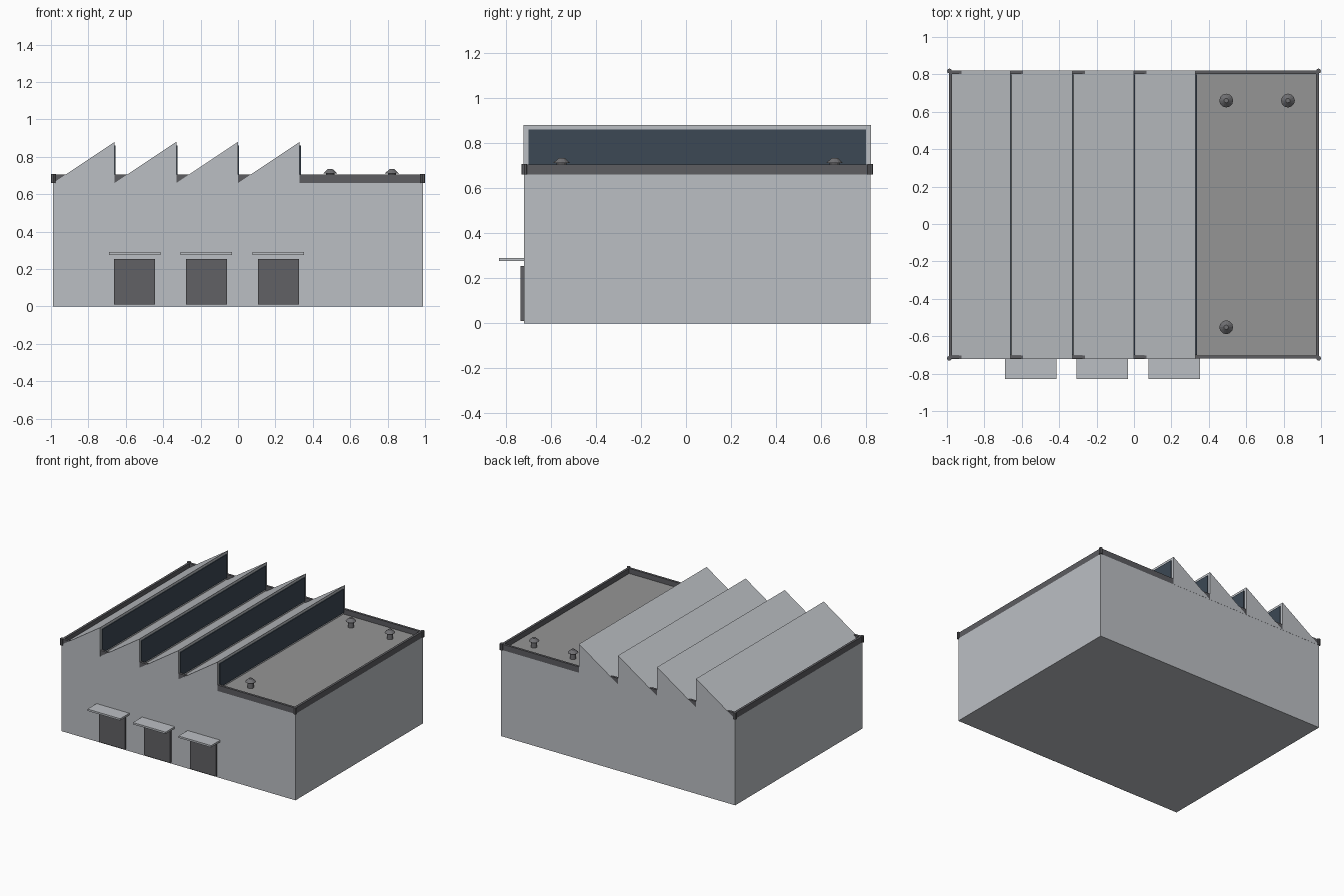
import bpy, bmesh
from mathutils import Matrix

if "Cube" in bpy.data.objects:
    bpy.data.objects.remove(bpy.data.objects["Cube"])


def material(name, r, g, b):
    m = bpy.data.materials.new(name)
    m.diffuse_color = (r, g, b, 1)
    m.use_nodes = True
    m.node_tree.nodes["Principled BSDF"].inputs["Base Color"].default_value = m.diffuse_color
    return m


WALL = material("wall_grey", 0.50, 0.52, 0.55)
ROOF = material("roof_grey", 0.30, 0.30, 0.30)
TRIM = material("trim_dark", 0.11, 0.11, 0.12)
DOOR = material("door_dark", 0.12, 0.12, 0.13)
GLASS = material("glass_dark", 0.045, 0.065, 0.09)
VENT = material("vent_grey", 0.16, 0.16, 0.17)


def finish(name, bm, mat):
    bmesh.ops.recalc_face_normals(bm, faces=bm.faces)
    mesh = bpy.data.meshes.new(name)
    bm.to_mesh(mesh)
    bm.free()
    mesh.materials.append(mat)
    ob = bpy.data.objects.new(name, mesh)
    bpy.context.collection.objects.link(ob)
    return ob


def box(name, x0, x1, y0, y1, z0, z1, mat):
    bm = bmesh.new()
    place = Matrix.Translation(((x0 + x1) / 2, (y0 + y1) / 2, (z0 + z1) / 2))
    size = Matrix.Diagonal((x1 - x0, y1 - y0, z1 - z0, 1))
    bmesh.ops.create_cube(bm, size=1, matrix=place @ size)
    return finish(name, bm, mat)


def cone(bm, x, y, z0, z1, r0, r1, sides):
    bmesh.ops.create_cone(bm, cap_ends=True, segments=sides, radius1=r0, radius2=r1,
                          depth=z1 - z0, matrix=Matrix.Translation((x, y, (z0 + z1) / 2)))


W, Y0, Y1, H, TOP = 0.99, -0.72, 0.82, 0.66, 0.705

# Main block and flat roof
box("main_walls", -W, W, Y0, Y1, 0, H, WALL)
box("flat_roof", -W + 0.005, W - 0.005, Y0 + 0.005, Y1 - 0.005, H - 0.01, H + 0.006, ROOF)

# Parapet rails and corner posts
box("front_parapet", -W, W, Y0, Y0 + 0.018, H, TOP, TRIM)
box("back_parapet", -W, W, Y1 - 0.018, Y1, H, TOP, TRIM)
for side, s in (("left", -1), ("right", 1)):
    xs = sorted((s * W, s * (W - 0.018)))
    box(side + "_parapet", *xs, Y0, Y1, H, TOP, TRIM)
    for end, y in (("front", Y0 + 0.002), ("back", Y1 - 0.002)):
        bm = bmesh.new()
        cone(bm, s * (W - 0.003), y, H, TOP + 0.003, 0.013, 0.013, 8)
        finish(f"{side}_{end}_parapet_post", bm, TRIM)

# Sawtooth roof bays with glazing on the vertical sides
STEP, PEAK = 0.33, 0.88
for i in range(4):
    x0 = -W + i * STEP
    x1 = x0 + STEP
    bm = bmesh.new()
    profile = [(x0, H), (x1, H), (x1, PEAK)]
    face = bm.faces.new([bm.verts.new((x, Y0 - 0.001, z)) for x, z in profile])
    ext = bmesh.ops.extrude_face_region(bm, geom=[face])
    verts = [v for v in ext["geom"] if isinstance(v, bmesh.types.BMVert)]
    bmesh.ops.translate(bm, verts=verts, vec=(0, Y1 - Y0 + 0.002, 0))
    finish(f"sawtooth_{i + 1}", bm, WALL)
    box(f"sawtooth_window_{i + 1}", x1 - 0.003, x1 + 0.006, Y0 + 0.02, Y1 - 0.02,
        H + 0.02, PEAK - 0.02, GLASS)

# Loading doors with canopies
for i, x in enumerate((-0.553, -0.169, 0.216)):
    box(f"loading_door_{i + 1}", x - 0.11, x + 0.11, Y0 - 0.014, Y0 + 0.005, 0.01, 0.255, DOOR)
    box(f"door_canopy_{i + 1}", x - 0.138, x + 0.138, -0.83, Y0, 0.276, 0.29, WALL)

# Roof vents: stem and conical cap
for i, (x, y) in enumerate(((0.493, 0.66), (0.823, 0.66), (0.493, -0.552))):
    bm = bmesh.new()
    cone(bm, x, y, H, 0.716, 0.022, 0.022, 12)
    cone(bm, x, y, 0.712, 0.735, 0.037, 0.012, 12)
    finish(f"roof_vent_{i + 1}", bm, VENT)
